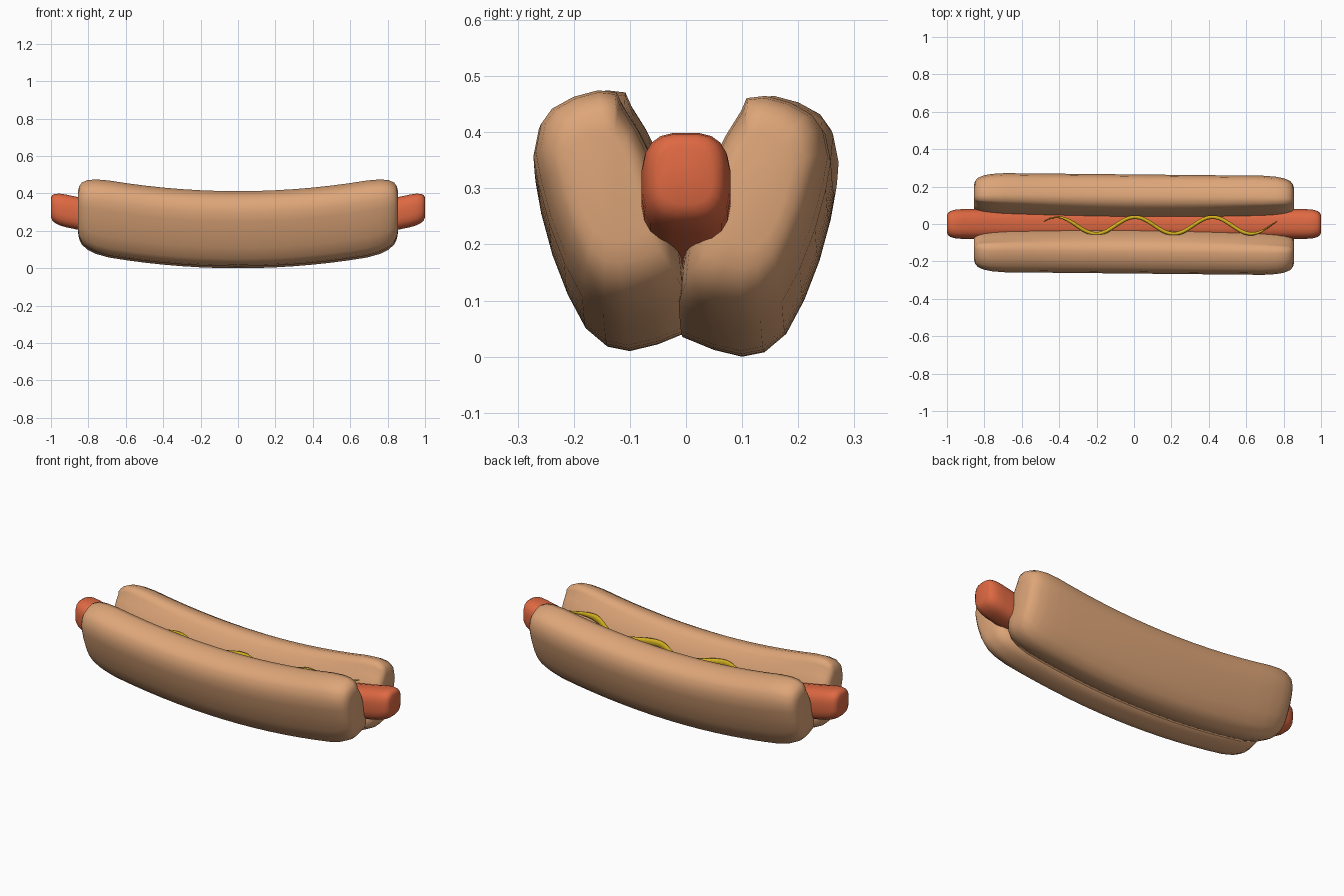
import bpy, bmesh, math

if "Cube" in bpy.data.objects:
    bpy.data.objects.remove(bpy.data.objects["Cube"])


def material(name, rgb):
    m = bpy.data.materials.new(name)
    m.diffuse_color = (*rgb, 1)
    m.use_nodes = True
    m.node_tree.nodes["Principled BSDF"].inputs["Base Color"].default_value = m.diffuse_color
    return m


def loft(name, rings, mat):
    """Skin a list of closed rings and cap both ends."""
    bm = bmesh.new()
    loops = [[bm.verts.new(p) for p in ring] for ring in rings]
    n = len(rings[0])
    for a, b in zip(loops, loops[1:]):
        for i in range(n):
            bm.faces.new((a[i], a[(i + 1) % n], b[(i + 1) % n], b[i]))
    bm.faces.new(loops[0])
    bm.faces.new(loops[-1][::-1])
    bmesh.ops.recalc_face_normals(bm, faces=bm.faces)
    me = bpy.data.meshes.new(name)
    bm.to_mesh(me)
    bm.free()
    ob = bpy.data.objects.new(name, me)
    bpy.context.collection.objects.link(ob)
    me.materials.append(mat)
    me.shade_smooth()
    return ob


def stations(ends, half_body, steps):
    """Positions and scales along x: rounded end, even body, rounded end."""
    left = [(-x, s) for x, s in reversed(ends)]
    body = [(half_body * (2 * i / steps - 1), 1) for i in range(steps + 1)]
    return left + body + ends


def oval(ry, rz, n, power):
    pts = []
    for i in range(n):
        a = 2 * math.pi * (i + 0.5) / n
        c, s = math.cos(a), math.sin(a)
        pts.append((ry * math.copysign(abs(c) ** (2 / power), c),
                    rz * math.copysign(abs(s) ** (2 / power), s)))
    return pts


BEND = 0.12  # upward curve shared by all parts

bread = material("bread", (0.73, 0.38, 0.19))
meat = material("meat", (0.73, 0.14, 0.055))
yellow = material("mustard", (0.65, 0.43, 0.013))

# Bun halves: one cross-section mirrored across y
section = [(-0.006, 0.035), (0.05, 0.012), (0.10, 0.0), (0.14, 0.008),
           (0.178, 0.04), (0.21, 0.10), (0.237, 0.17), (0.256, 0.24),
           (0.265, 0.29), (0.255, 0.34), (0.235, 0.368), (0.195, 0.39),
           (0.15, 0.402), (0.115, 0.398), (0.088, 0.375), (0.06, 0.33),
           (0.036, 0.28), (0.018, 0.21), (0.0, 0.14), (-0.006, 0.09)]
bun_ends = [(0.76, 0.965), (0.805, 0.9), (0.835, 0.8), (0.85, 0.67), (0.856, 0.5)]
for name, side, lift in (("bun_back", 1, 0.0), ("bun_front", -1, 0.01)):
    rings = []
    for x, s in stations(bun_ends, 0.69, 14):
        ring = []
        for i, (y, z) in enumerate(section):
            if i > 13:                       # slit opens towards the ends
                y += 0.03 * x * x * min(1, z / 0.3)
            y = 0.13 + (y - 0.13) * s
            z = 0.215 + (z - 0.215) * s
            ring.append((x, side * y - 0.01 * x, z + BEND * x * x + lift))
        rings.append(ring)
    loft(name, rings, bread)

# Sausage: rounded-square section
sausage_ends = [(0.955, 0.97), (0.98, 0.88), (0.993, 0.77), (1.0, 0.6)]
rings = [[(x, y * s, 0.205 + z * s + BEND * x * x)
          for y, z in oval(0.08, 0.088, 20, 2.9)]
         for x, s in stations(sausage_ends, 0.92, 18)]
loft("sausage", rings, meat)

# Mustard: wavy ribbon along the sausage top
x0, x1, steps = -0.48, 0.765, 60
rings = []
for i in range(steps + 1):
    t = i / steps
    x = x0 + (x1 - x0) * t
    phase = 2 * math.pi * (x - 0.005) / 0.415
    y = 0.045 * math.cos(phase) - 0.008
    slope = -0.045 * 2 * math.pi / 0.415 * math.sin(phase)
    k = 1 / math.hypot(1, slope)
    s = min(1, 0.1 + 7 * min(t, 1 - t))
    rings.append([(x - slope * k * w * s, y + k * w * s,
                   0.317 + 0.125 * x * x + h * s)
                  for w, h in oval(0.011, 0.021, 8, 2)])
loft("mustard", rings, yellow)
